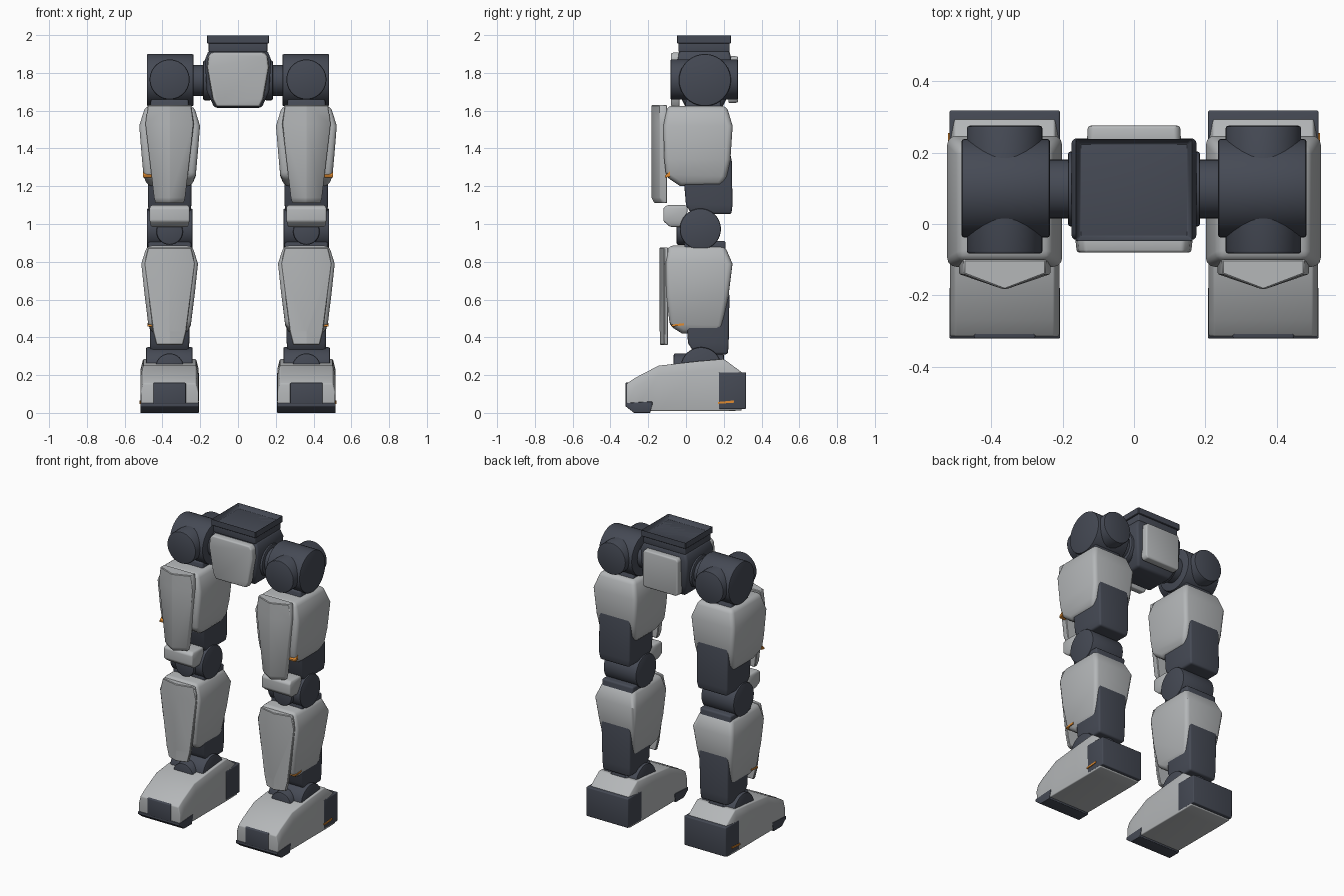
import bpy, bmesh, math
from mathutils import Matrix, Vector

if "Cube" in bpy.data.objects:
    bpy.data.objects.remove(bpy.data.objects["Cube"])

CX = 0.362  # sideways position of a leg


def material(name, rgb):
    m = bpy.data.materials.new(name)
    m.diffuse_color = (*rgb, 1)
    m.use_nodes = True
    m.node_tree.nodes["Principled BSDF"].inputs["Base Color"].default_value = m.diffuse_color
    return m


DARK = material("dark_slate", (0.060, 0.068, 0.090))
GREY = material("light_grey", (0.46, 0.475, 0.485))
ORANGE = material("orange", (0.75, 0.26, 0.03))


def finish(name, bm, mat, bevel, segments=3, mirror=True, smooth=35):
    """Bevel sharp edges, shade, and mirror to the other leg."""
    bmesh.ops.recalc_face_normals(bm, faces=bm.faces[:])
    if bevel:
        edges = [e for e in bm.edges if len(e.link_faces) == 2
                 and e.calc_face_angle(0) > math.radians(35)]
        bmesh.ops.bevel(bm, geom=edges, offset=bevel, segments=segments,
                        profile=0.5, affect='EDGES', clamp_overlap=True)
    mesh = bpy.data.meshes.new(name)
    bm.to_mesh(mesh)
    bm.free()
    mesh.materials.append(mat)
    ob = bpy.data.objects.new(name, mesh)
    bpy.context.collection.objects.link(ob)
    bpy.ops.object.select_all(action='DESELECT')
    ob.select_set(True)
    bpy.context.view_layer.objects.active = ob
    bpy.ops.object.shade_smooth_by_angle(angle=math.radians(smooth))
    if mirror:
        ob.modifiers.new("other_side", 'MIRROR').use_mirror_merge = False
    return ob


def loft(name, rows, mat, bevel=0.0, **kw):
    """Skin a stack of cross-sections and cap both ends."""
    bm = bmesh.new()
    rings = [[bm.verts.new(p) for p in row] for row in rows]
    n = len(rings[0])
    for a, b in zip(rings, rings[1:]):
        for i in range(n):
            j = (i + 1) % n
            bm.faces.new((a[i], a[j], b[j], b[i]))
    bm.faces.new(rings[0])
    bm.faces.new(rings[-1])
    return finish(name, bm, mat, bevel, **kw)


def block(name, rows, mat, bevel=0.012, cx=CX, **kw):
    """Rows of (z, half width, front y, back y)."""
    return loft(name, [[(cx - h, y0, z), (cx + h, y0, z), (cx + h, y1, z), (cx - h, y1, z)]
                       for z, h, y0, y1 in rows], mat, bevel, **kw)


def ridged_plate(name, rows, back, edge, ridge):
    """Armour plate with a centre ridge; rows of (z, half width, inset)."""
    return loft(name, [[(CX - h, back, z), (CX + h, back, z), (CX + h, edge + d, z),
                        (CX, ridge + d, z), (CX - h, edge + d, z)]
                       for z, h, d in rows], GREY, 0.004, segments=1)


def cylinder(name, axis, centre, radius, a, b, bevel=0.008):
    """Dark cylinder along x or y between a and b."""
    bm = bmesh.new()
    rot = Matrix.Rotation(math.pi / 2, 4, 'Y' if axis == 'x' else 'X')
    mid = (a + b) / 2
    at = Vector((mid, *centre)) if axis == 'x' else Vector((centre[0], mid, centre[1]))
    bmesh.ops.create_cone(bm, cap_ends=True, segments=40, radius1=radius, radius2=radius,
                          depth=b - a, matrix=Matrix.Translation(at) @ rot)
    return finish(name, bm, DARK, bevel, segments=2)


# Pelvis body, front and back plates
block("pelvis", [(1.615, 0.125, 0.0, 0.19), (1.70, 0.165, -0.045, 0.235),
                 (1.87, 0.175, -0.045, 0.24), (1.92, 0.155, -0.035, 0.23)],
      DARK, 0.015, cx=0, mirror=False)


def flat_plate(name, outline, y_face, y_back, shrink):
    pts = outline + [(-x, z) for x, z in reversed(outline)]
    zc = 1.76
    loft(name, [[(x, y_back, z) for x, z in pts],
                [(x * shrink, y_face, zc + (z - zc) * shrink) for x, z in pts]],
         GREY, 0.008, mirror=False)


flat_plate("pelvis_front_plate", [(0.115, 1.62), (0.135, 1.66), (0.165, 1.83),
                                  (0.158, 1.89), (0.14, 1.91)], -0.08, -0.035, 0.97)
flat_plate("pelvis_back_plate", [(0.12, 1.64), (0.132, 1.655), (0.132, 1.875),
                                 (0.12, 1.89)], 0.275, 0.225, 0.98)

# Waist collar with a recessed tray on top
block("waist_neck", [(1.91, 0.155, -0.04, 0.23), (1.968, 0.155, -0.04, 0.23)],
      DARK, 0.006, cx=0, mirror=False)
bm = bmesh.new()
bmesh.ops.create_cube(bm, size=1, matrix=Matrix.Translation((0, 0.095, 1.978))
                      @ Matrix.Diagonal((0.328, 0.286, 0.044, 1)))
bm.faces.ensure_lookup_table()
top = max(bm.faces, key=lambda f: f.calc_center_median().z)
bmesh.ops.inset_region(bm, faces=[top], thickness=0.018)
bmesh.ops.translate(bm, verts=top.verts[:], vec=(0, 0, -0.032))
finish("waist_collar", bm, DARK, 0.003, segments=1, mirror=False)

# Hip joints
cylinder("hip_collar", 'x', (0.098, 1.76), 0.105, 0.14, 0.185)
cylinder("hip_axle", 'x', (0.098, 1.76), 0.082, 0.12, 0.27, 0)
cylinder("hip_roller", 'x', (0.1, 1.762), 0.138, 0.235, 0.483)
cylinder("hip_cross_roller", 'y', (CX, 1.765), 0.106, -0.083, 0.275)

# Thigh core, shell and front plate
block("thigh_core", [(1.052, 0.108, 0.03, 0.24), (1.10, 0.115, 0.0, 0.246),
                     (1.33, 0.115, -0.02, 0.243), (1.43, 0.108, -0.02, 0.222),
                     (1.66, 0.10, 0.0, 0.18)], DARK, 0.012)
block("thigh_shell", [(1.20, 0.115, -0.03, 0.185), (1.25, 0.138, -0.105, 0.215),
                      (1.34, 0.146, -0.115, 0.235), (1.52, 0.161, -0.12, 0.247),
                      (1.625, 0.128, -0.10, 0.215)], GREY, 0.025)
ridged_plate("thigh_front_plate", [(1.11, 0.075, 0.015), (1.14, 0.082, 0.0),
                                   (1.53, 0.128, 0.0), (1.63, 0.115, 0.0)],
             -0.10, -0.14, -0.184)

# Knee roller and cap
cylinder("knee_roller", 'x', (0.076, 0.973), 0.109, 0.24, 0.483)
cylinder("knee_cross_pin", 'y', (CX, 0.96), 0.07, -0.05, 0.1)
block("knee_cap", [(0.985, 0.098, -0.085, 0.0), (1.015, 0.106, -0.12, 0.0),
                   (1.085, 0.106, -0.12, 0.01), (1.10, 0.10, -0.10, 0.0)], GREY, 0.015)

# Shin core, shell and front plate
block("shin_core", [(0.31, 0.10, 0.05, 0.222), (0.37, 0.104, 0.01, 0.226),
                    (0.62, 0.108, 0.0, 0.23), (0.71, 0.105, 0.0, 0.21),
                    (0.91, 0.116, -0.01, 0.21)], DARK, 0.012)
block("shin_shell", [(0.42, 0.09, -0.02, 0.17), (0.46, 0.112, -0.085, 0.195),
                     (0.62, 0.132, -0.105, 0.225), (0.79, 0.15, -0.11, 0.246),
                     (0.885, 0.12, -0.095, 0.205)], GREY, 0.025)
ridged_plate("shin_front_plate", [(0.36, 0.07, 0.0), (0.43, 0.088, 0.0),
                                  (0.79, 0.135, 0.0), (0.875, 0.115, 0.0)],
             -0.095, -0.115, -0.14)

# Ankle
cylinder("ankle_roller", 'x', (0.08, 0.24), 0.108, 0.24, 0.487)
cylinder("ankle_cross_pin", 'y', (CX, 0.24), 0.075, -0.065, 0.2)

# Foot, skinned from toe to heel
foot = []
for y, zb, zt in [(-0.315, 0.045, 0.155), (-0.27, 0.012, 0.185), (-0.145, 0.01, 0.25),
                  (0.06, 0.01, 0.273), (0.2, 0.01, 0.285), (0.295, 0.012, 0.215)]:
    zs = zt - 0.05
    foot.append([(CX - 0.152, y, zb), (CX + 0.152, y, zb), (CX + 0.153, y, zs),
                 (CX + 0.14, y, zt), (CX - 0.14, y, zt), (CX - 0.153, y, zs)])
loft("foot", foot, GREY, 0.006)
block("heel_block", [(0.02, 0.154, 0.172, 0.318), (0.215, 0.155, 0.172, 0.318)], DARK, 0.006)
block("toe_patch", [(0.045, 0.086, -0.321, -0.27), (0.16, 0.086, -0.321, -0.27)], DARK, 0.006)
loft("toe_sole", [[(CX - 0.155, y, z0), (CX + 0.155, y, z0), (CX + 0.155, y, z1),
                   (CX - 0.155, y, z1)] for y, z0, z1 in
                  [(-0.32, 0.035, 0.052), (-0.275, 0.0, 0.055), (-0.19, 0.0, 0.06),
                   (-0.178, 0.045, 0.06)]], DARK, 0.003)

# Small orange markers on the outer sides
for name, x0, x1, y0, y1, z0, z1 in [
        ("thigh_marker", 0.455, 0.502, -0.112, -0.084, 1.245, 1.28),
        ("shin_marker", 0.44, 0.478, -0.078, -0.01, 0.457, 0.475),
        ("foot_marker", 0.505, 0.521, 0.17, 0.255, 0.048, 0.066)]:
    loft(name, [[(x0, y0, z0), (x1, y0, z0), (x1, y1, z0 + 0.006), (x0, y1, z0 + 0.006)],
                [(x0, y0, z0 + 0.01), (x1, y0, z0 + 0.01), (x1, y1, z1), (x0, y1, z1)]], ORANGE)
